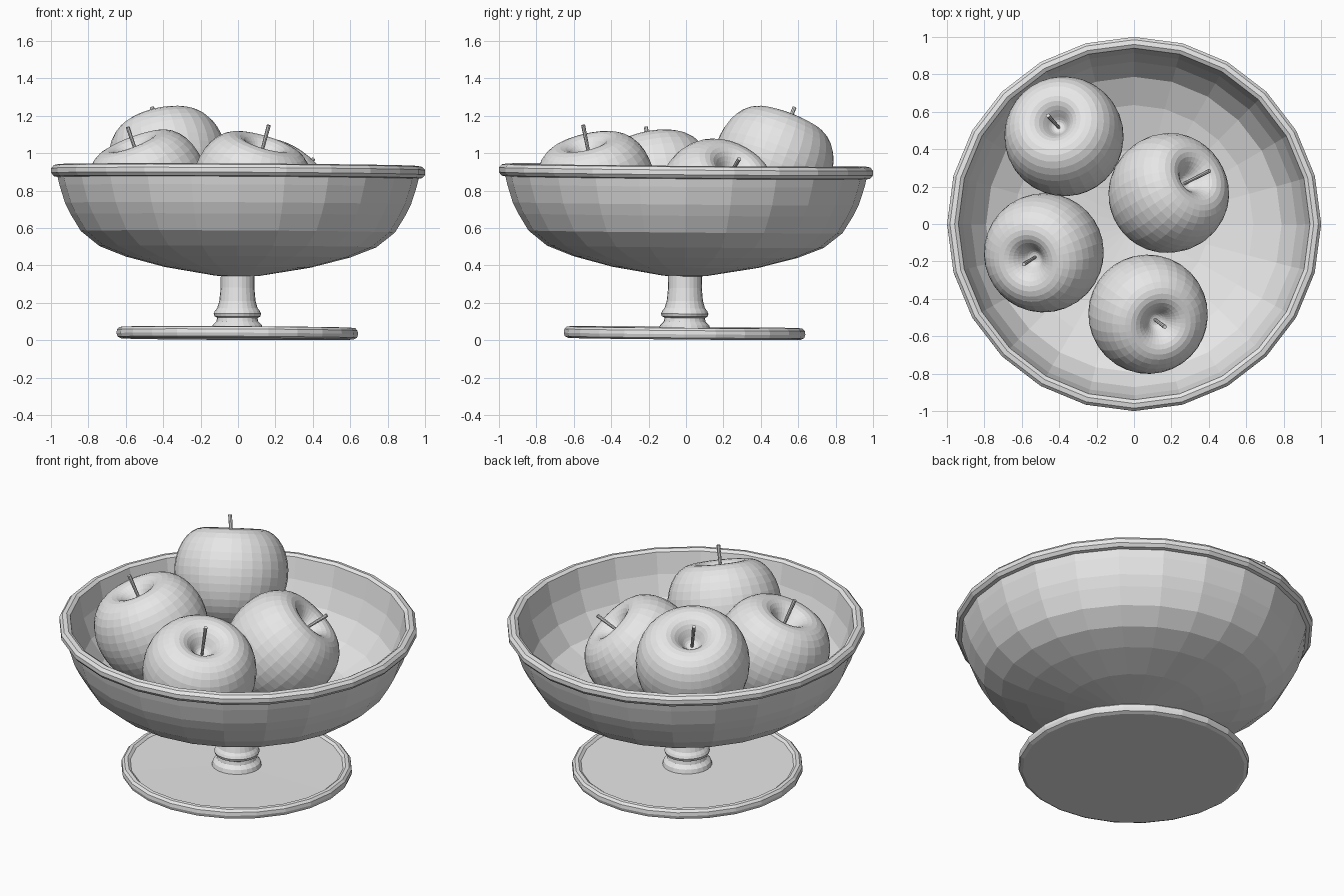
import bpy, bmesh, math
from mathutils import Vector, Matrix

cube = bpy.data.objects.get("Cube")
if cube:
    bpy.data.objects.remove(cube, do_unlink=True)

GREY = (0.8, 0.8, 0.8, 1)
clay = bpy.data.materials.new("plain_grey")
clay.use_nodes = True
clay.diffuse_color = GREY
clay.node_tree.nodes["Principled BSDF"].inputs["Base Color"].default_value = GREY


def finish(bm, name, matrix):
    bmesh.ops.recalc_face_normals(bm, faces=bm.faces)
    mesh = bpy.data.meshes.new(name)
    bm.to_mesh(mesh)
    bm.free()
    mesh.materials.append(clay)
    obj = bpy.data.objects.new(name, mesh)
    obj.matrix_world = matrix
    bpy.context.collection.objects.link(obj)
    return obj


def lathe(name, profile, sides, matrix):
    """Revolve an (r, z) profile whose ends lie on the axis."""
    bm = bmesh.new()
    verts = [bm.verts.new((r, 0, z)) for r, z in profile]
    edges = [bm.edges.new(pair) for pair in zip(verts, verts[1:])]
    bmesh.ops.spin(bm, geom=verts + edges, cent=(0, 0, 0), axis=(0, 0, 1),
                   angle=math.tau, steps=sides, use_merge=True)
    bmesh.ops.remove_doubles(bm, verts=bm.verts, dist=0.0005)
    return finish(bm, name, matrix)


# The whole dish leans very slightly
lean = (Matrix.Translation((-0.004, -0.008, 0))
        @ Matrix.Rotation(math.radians(-0.5), 4, 'X')
        @ Matrix.Rotation(math.radians(0.3), 4, 'Y'))

# Bowl: outer wall, rolled rim, inner wall
lathe("bowl", [
    (0, 0.335), (0.12, 0.345), (0.39, 0.39), (0.6, 0.445), (0.74, 0.5),
    (0.84, 0.58), (0.895, 0.67), (0.925, 0.73), (0.955, 0.825), (0.965, 0.868),
    (0.985, 0.872), (1.0, 0.89), (1.0, 0.915), (0.985, 0.932), (0.96, 0.937),
    (0.94, 0.925), (0.932, 0.885), (0.915, 0.8), (0.87, 0.68), (0.79, 0.57),
    (0.64, 0.49), (0.4, 0.42), (0, 0.375)], 24, lean)

# Stem with a ring and a flared foot
lathe("stem", [
    (0, 0.04), (0.14, 0.05), (0.132, 0.08), (0.112, 0.1), (0.108, 0.12),
    (0.122, 0.127), (0.127, 0.142), (0.12, 0.157), (0.108, 0.172),
    (0.097, 0.21), (0.09, 0.28), (0.09, 0.345), (0, 0.36)], 24, lean)

# Round base plate with a low lip
lathe("base_plate", [
    (0, 0.007), (0.62, 0.007), (0.64, 0.016), (0.646, 0.035), (0.643, 0.055),
    (0.63, 0.068), (0.61, 0.07), (0.595, 0.058), (0, 0.056)], 24, lean)

APPLE = [
    (0, 0.145), (0.03, 0.145), (0.05, 0.165), (0.075, 0.21), (0.115, 0.248),
    (0.17, 0.258), (0.235, 0.235), (0.293, 0.17), (0.324, 0.08), (0.33, -0.01),
    (0.312, -0.1), (0.272, -0.185), (0.21, -0.25), (0.14, -0.288),
    (0.075, -0.285), (0.035, -0.26), (0, -0.25)]

# Name, centre, lean angle, lean heading, stalk tip
FRUIT = [
    ("back", (-0.372, 0.465, 0.95), 24, (-0.045, 0.08), (-0.46, 0.58, 1.245)),
    ("right", (-0.478, -0.152, 0.825), 23, (-0.07, -0.035), (-0.59, -0.215, 1.14)),
    ("left", (0.182, 0.162, 0.755), 44, (0.125, 0.08), (0.405, 0.285, 0.97)),
    ("front", (0.072, -0.48, 0.82), 21, (0.045, -0.035), (0.165, -0.55, 1.15))]

for side, centre, angle, heading, tip in FRUIT:
    tilt = math.radians(angle)
    flat = Vector(heading).normalized() * math.sin(tilt)
    axis = Vector((flat.x, flat.y, math.cos(tilt)))
    turn = Vector((0, 0, 1)).rotation_difference(axis).to_matrix().to_4x4()
    apple = lathe(side + "_apple", APPLE, 16, Matrix.Translation(centre) @ turn)
    apple.modifiers.new("rounding", 'SUBSURF').levels = 1
    apple.modifiers["rounding"].render_levels = 1

    # Woody stalk rising from the hollow
    root = Vector(centre) + axis * 0.13
    run = Vector(tip) - root
    bm = bmesh.new()
    bmesh.ops.create_cone(bm, cap_ends=True, segments=8, radius1=0.008,
                          radius2=0.011, depth=run.length)
    finish(bm, side + "_stalk", Matrix.Translation(root + run / 2)
           @ run.to_track_quat('Z', 'Y').to_matrix().to_4x4())
